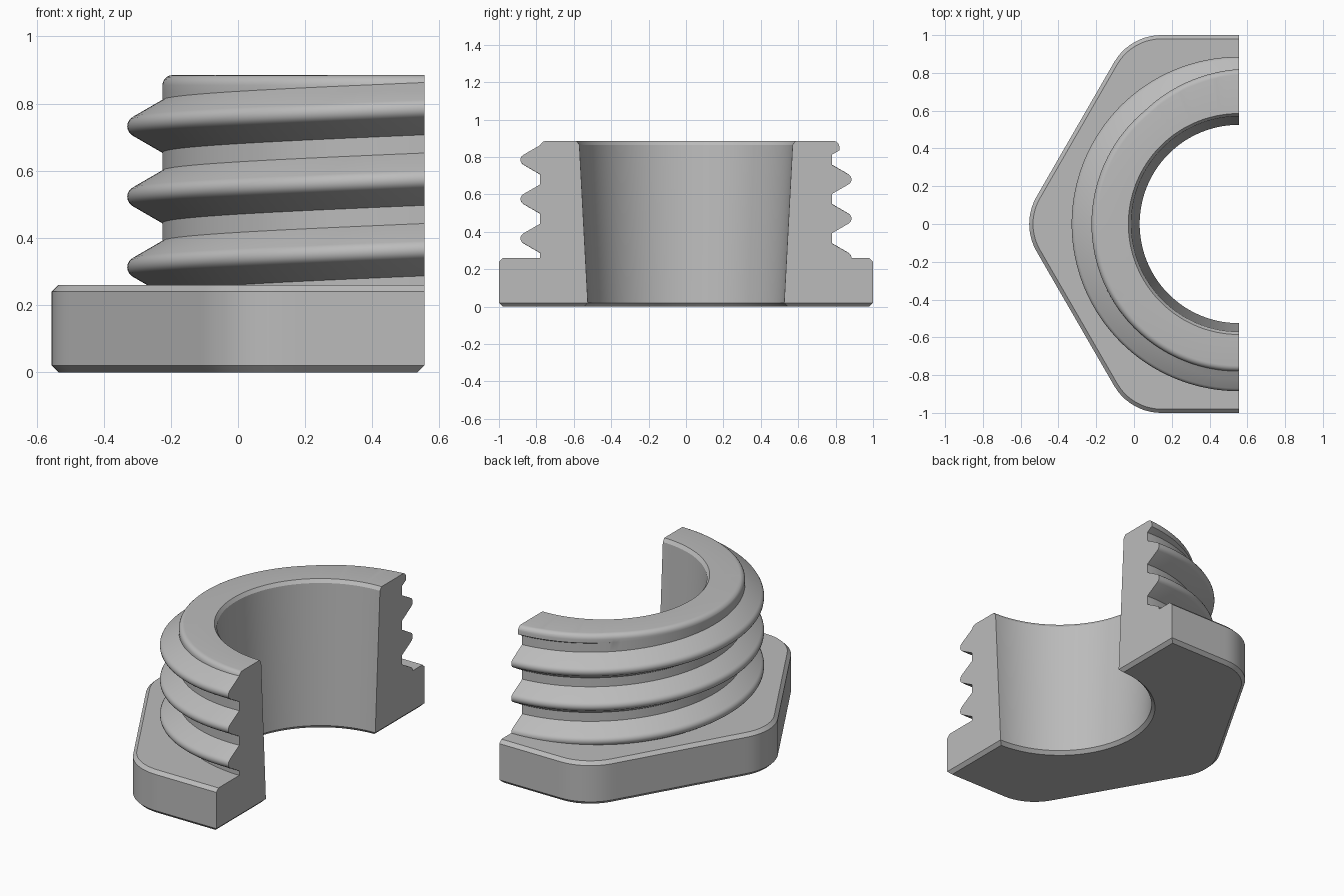
import bpy, bmesh
from math import radians, sin, cos, tan, atan, sqrt

cube = bpy.data.objects.get("Cube")
if cube:
    bpy.data.objects.remove(cube)

AXIS_X = 0.555                    # cut plane, holding the thread axis
SEAT, TOP = 0.26, 0.885           # flange top and collar top
CORE, CREST, PITCH = 0.78, 0.885, 0.21
TIP = 0.03                        # rounding of the thread crest
HALF = TIP * sin(radians(60)) + (CREST - CORE - TIP / 2) * tan(radians(30))
FILLET = 0.03
CHAMFER = 0.02
STEPS = 120


def hexagon(angle, inset=0.0):
    """Distance from the axis to a hexagon with rounded corners."""
    apothem, r = 1 - inset, 0.29 - inset
    off = abs((angle + 30) % 60 - 30)
    tangent = atan((apothem - r) * tan(radians(30)) / apothem)
    if radians(30 - off) <= tangent:
        return apothem / cos(radians(30 - off))
    c = (apothem - r) / cos(radians(30))
    a = radians(off)
    return c * cos(a) + sqrt(r * r - (c * sin(a)) ** 2)


def ridge(d):
    """Thread radius at height d from the crest line."""
    d = abs(d)
    if d >= HALF:
        return CORE
    if d > TIP * sin(radians(60)):
        return CORE + (HALF - d) / tan(radians(30))
    return CREST - TIP + sqrt(TIP * TIP - d * d)


def outer_radius(z, crests):
    """Threaded outside with a rounded upper rim."""
    rim = ridge(crests[-1] - TOP + 0.05)
    r = max(ridge(z - c) for c in crests[:-1])
    r = max(r, min(rim, ridge(z - crests[-1])))
    h = z - (TOP - FILLET)
    if h > 0:
        r = min(r, rim - FILLET + sqrt(max(0, FILLET ** 2 - h * h)))
    return r


def section(t):
    """Closed radius/height outline at t, from 0 at the back to 1 at the front."""
    angle = 90 + 180 * t
    crests = [SEAT + PITCH * (k + t / 2) for k in range(4)]
    rows = [SEAT, TOP - 0.05]
    rows += [TOP - FILLET + FILLET * sin(radians(a)) for a in range(0, 91, 18)]
    for c in crests:
        rows += [c - HALF, c + HALF]
        rows += [c + TIP * sin(radians(a)) for a in range(-60, 61, 20)]
    rows = sorted(min(max(z, SEAT), TOP) for z in rows)
    flange = [(0.545, 0), (hexagon(angle, CHAMFER), 0), (hexagon(angle), CHAMFER),
              (hexagon(angle), SEAT - CHAMFER), (hexagon(angle, CHAMFER), SEAT)]
    thread = [(outer_radius(z, crests), z) for z in rows]
    bore = [(0.585, TOP), (0.57, TOP - CHAMFER), (0.525, CHAMFER)]
    return flange + thread + bore


# Sweep the changing outline half way round the axis
bm = bmesh.new()
columns = []
for i in range(STEPS + 1):
    t = i / STEPS
    a = radians(90 + 180 * t)
    column = []
    for r, z in section(t):
        x = AXIS_X + r * cos(a)
        if z == 0:                # lower edge of the cut is chamfered too
            x = min(x, AXIS_X - CHAMFER)
        column.append(bm.verts.new((x, r * sin(a), z)))
    columns.append(column)
n = len(columns[0])
for left, right in zip(columns, columns[1:]):
    for j in range(n):
        k = (j + 1) % n
        bm.faces.new((left[j], left[k], right[k], right[j]))

# Cut faces with their lower chamfers
for column in (columns[0], columns[-1]):
    bm.faces.new(column[2:])
    bm.faces.new((column[0], column[1], column[2], column[-1]))
bmesh.ops.remove_doubles(bm, verts=bm.verts, dist=0.00005)
bmesh.ops.recalc_face_normals(bm, faces=bm.faces)

mesh = bpy.data.meshes.new("threaded_half_bushing")
bm.to_mesh(mesh)
bm.free()
bushing = bpy.data.objects.new("threaded_half_bushing", mesh)
bpy.context.collection.objects.link(bushing)

# Plain grey metal
grey = bpy.data.materials.new("grey")
grey.use_nodes = True
colour = (0.5, 0.5, 0.5, 1)
grey.diffuse_color = colour
grey.node_tree.nodes["Principled BSDF"].inputs["Base Color"].default_value = colour
mesh.materials.append(grey)

bpy.context.view_layer.objects.active = bushing
bushing.select_set(True)
bpy.ops.object.shade_smooth_by_angle(angle=radians(28))
